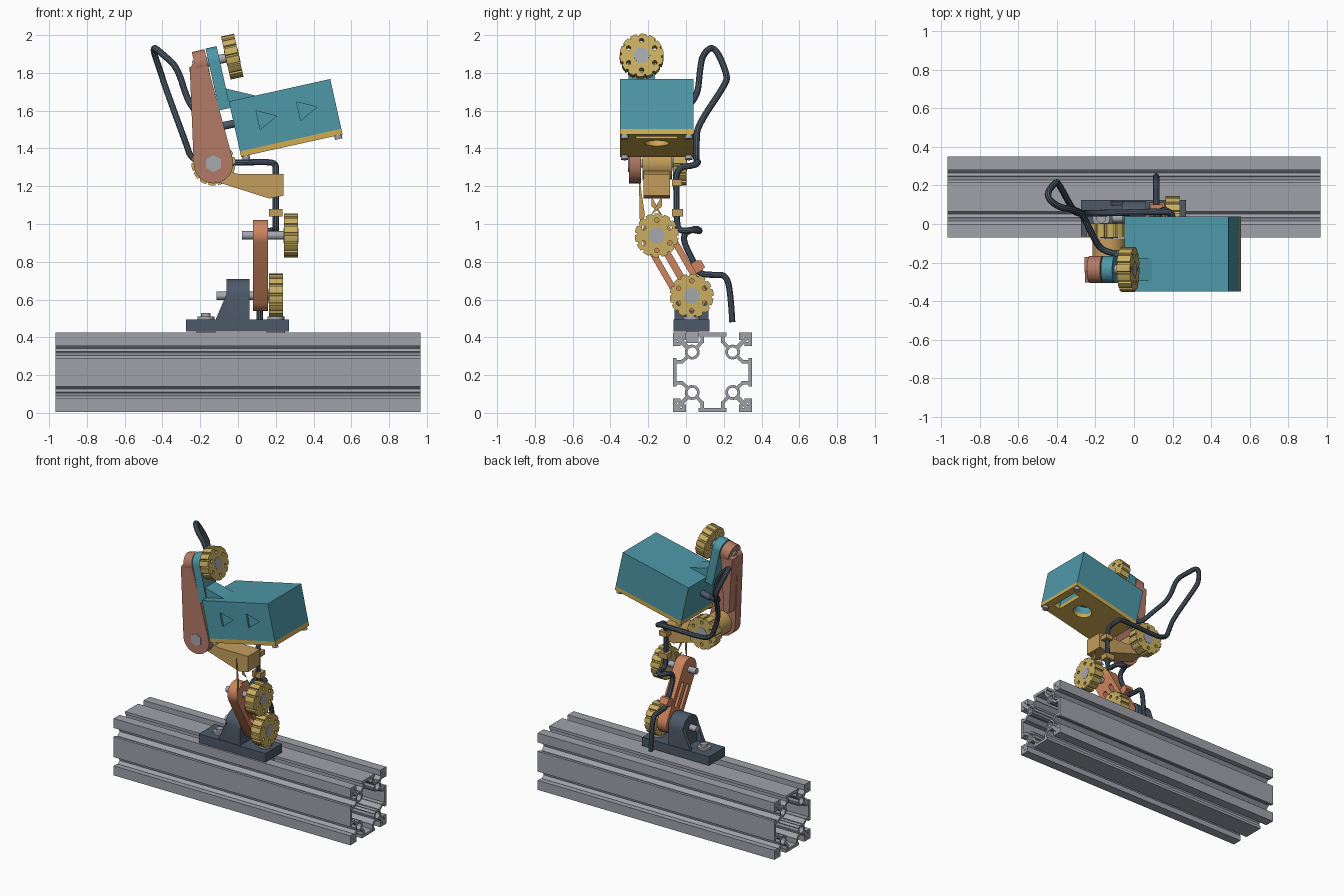
import bpy
import bmesh
from math import sin, cos, pi, atan2, radians
from mathutils import Matrix, Vector

if "Cube" in bpy.data.objects:
    bpy.data.objects.remove(bpy.data.objects["Cube"], do_unlink=True)


def material(name, *rgb):
    """Material from 8 bit display values, stored as linear."""
    colour = [((c / 255 + 0.055) / 1.055) ** 2.4 for c in rgb] + [1]
    mat = bpy.data.materials.new(name)
    mat.use_nodes = True
    mat.diffuse_color = colour
    mat.node_tree.nodes["Principled BSDF"].inputs["Base Color"].default_value = colour
    return mat


aluminium = material("aluminium grey", 160, 162, 170)
steel = material("steel grey", 165, 168, 174)
slate = material("slate", 76, 90, 104)
copper = material("copper orange", 205, 132, 94)
rust = material("dusty rust", 178, 122, 102)
tan = material("tan", 196, 157, 92)
gold = material("knob gold", 201, 175, 97)
amber = material("plate amber", 208, 172, 80)
teal = material("teal", 77, 152, 167)

WORLD = Matrix()
# Tilted frame of the head, with its origin at the lower left edge
HEAD = Matrix.Translation((0.01, -0.155, 1.385)) @ Matrix.Rotation(radians(-12.5), 4, "Y")


# ---- helpers ----
def circle(r, n=32, p=0, q=0, turn=0):
    return [(p + r * cos(turn + 2 * pi * i / n), q + r * sin(turn + 2 * pi * i / n)) for i in range(n)]


def rect(p0, q0, p1, q1):
    return [(p0, q0), (p1, q0), (p1, q1), (p0, q1)]


def capsule(a, b, r, r2=None, n=14):
    """Outline round two points, with a radius for each end."""
    heading = atan2(b[1] - a[1], b[0] - a[0])
    points = []
    for centre, radius, start in ((b, r2 or r, -pi / 2), (a, r, pi / 2)):
        for i in range(n + 1):
            t = heading + start + pi * i / n
            points.append((centre[0] + radius * cos(t), centre[1] + radius * sin(t)))
    return points


def bar(a, b, t):
    a, b = Vector(a), Vector(b)
    d = (b - a).normalized() * t / 2
    side = Vector((-d.y, d.x))
    return [a + side, a - side, b - side, b + side]


def prism(name, outlines, axis, lo, hi, mat, frame=WORLD):
    """Extrude one or more flat outlines along an axis."""
    if not isinstance(outlines[0], list):
        outlines = [outlines]
    place = {"x": lambda p, q: (lo, p, q), "y": lambda p, q: (p, lo, q), "z": lambda p, q: (p, q, lo)}[axis]
    shift = Vector([(hi - lo) * (axis == k) for k in "xyz"])
    bm = bmesh.new()
    for outline in outlines:
        face = bm.faces.new([bm.verts.new(place(*pt)) for pt in outline])
        grown = bmesh.ops.extrude_face_region(bm, geom=[face], use_keep_orig=True)
        bmesh.ops.translate(bm, vec=shift, verts=[v for v in grown["geom"] if isinstance(v, bmesh.types.BMVert)])
    bmesh.ops.recalc_face_normals(bm, faces=bm.faces)
    mesh = bpy.data.meshes.new(name)
    bm.to_mesh(mesh)
    bm.free()
    mesh.materials.append(mat)
    ob = bpy.data.objects.new(name, mesh)
    bpy.context.collection.objects.link(ob)
    ob.matrix_world = frame
    return ob


def cut(ob, outlines, axis, lo, hi, frame=WORLD):
    """Cut outlines out of an object."""
    cutter = prism("cutter", outlines, axis, lo, hi, ob.data.materials[0], frame)
    cutter.hide_render = True
    mod = ob.modifiers.new("cut", "BOOLEAN")
    mod.operation, mod.solver, mod.object = "DIFFERENCE", "EXACT", cutter
    bpy.context.view_layer.objects.active = ob
    bpy.ops.object.modifier_apply(modifier=mod.name)
    bpy.data.objects.remove(cutter, do_unlink=True)


def knob(name, axis, p, q, lo, hi, frame=WORLD):
    """Gripped clamping knob with six holes and a hexagon nut."""
    rim, n = [], 14
    for i in range(n):
        for step, r in ((0, .116), (.35, .117), (.7, .116), (.76, .106), (.94, .106)):
            t = 2 * pi * (i + step) / n
            rim.append((p + r * cos(t), q + r * sin(t)))
    ob = prism(name, rim, axis, lo, hi, gold, frame)
    holes = [circle(.012, 12, *c) for c in circle(.08, 6, p, q, pi / 6)]
    cut(ob, holes, axis, lo - .01, hi + .01, frame)
    prism(name + "_nut", circle(.046, 6, p, q), axis, lo - .002, hi + .002, steel, frame)


def pin(name, axis, p, q, lo, hi, r=.022, frame=WORLD, mat=steel):
    return prism(name, circle(r, 20, p, q), axis, lo, hi, mat, frame)


# ---- slotted rail: one quarter of the section, mirrored ----
pieces = []
for flip in (False, True):
    pieces += [((.2, .14), (.2, .21), .02), ((.2, 0), (.2, .075), .02),
               ((.125, .088), (.162, .055), .018), ((.155, .055), (.2, .055), .018),
               ((.2, .15), (.17, .15), .02)] if not flip else [
        (a[::-1], b[::-1], t) for a, b, t in pieces]
ring = circle(.033, 12, .107, .107)
pieces += [(ring[i - 1], ring[i], .014) for i in range(12)]
pieces.append(((.128, .128), (.2, .2), .024))
section = []
for sy in (-1, 1):
    for sz in (-1, 1):
        for a, b, t in pieces:
            section.append([(.14 + sy * v[0], .215 + sz * v[1]) for v in bar(a, b, t)])
prism("slotted_rail", section, "x", -.967, .967, aluminium)

# ---- base ----
prism("base_plate", rect(-.275, -.065, .27, .125), "z", .43, .495, slate)
prism("base_tower", capsule((.03, .57), (.03, .62), .09)[:15] + [(-.06, .49), (.12, .49)], "x", -.06, .06, slate)
for side, y in (("front", -.06), ("back", .095)):
    prism(f"base_rib_{side}", [(-.12, .49), (-.05, .49), (-.05, .64), (-.06, .63)], "y", y, y + .025, slate)
for side, x in (("right", -.17), ("left", .2)):
    pin(f"base_screw_{side}", "z", x, .03, .49, .51, .045)
    pin(f"base_screw_head_{side}", "z", x, .03, .5, .53, .025)
    prism(f"rail_nut_{side}", rect(x - .05, 0, x + .05, .065), "z", .37, .43, steel)
pin("base_joint_pin", "x", .03, .62, -.115, .2)
knob("base_knob", "x", .03, .62, .163, .237)

# ---- lower link ----
low, elbow = Vector((.03, .62)), Vector((-.155, .94))
link = prism("lower_link", capsule(low, elbow, .082), "x", .08, .158, copper)
along = (elbow - low).normalized()
across = Vector((-along.y, along.x))
cut(link, [capsule(low + along * .11 + across * s, elbow - along * .11 + across * s, .015)
           for s in (-.034, .034)], "x", .05, .2)
clip = Vector((.035, .76))
prism("lower_link_clip", bar(clip - across * .05, clip + across * -.005 + along * .001, .06), "x", .09, .15, copper)
prism("lower_link_hook", bar((.02, .75), (.09, .79), .045), "x", .085, .15, copper)
pin("elbow_pin", "x", *elbow, .02, .28)
knob("elbow_knob", "x", *elbow, .243, .317)

# ---- middle link: slotted upright and sideways arm ----
upright = prism("middle_upright", capsule(elbow, (-.155, .95), .088)[15:] + [(-.25, 1.02), (-.25, 1.265), (-.065, 1.265), (-.065, 1.02)][::1],
                "x", .162, .24, tan)
cut(upright, [capsule((y, 1.05), (y, 1.19), .018) for y in (-.2, -.11)], "x", .1, .3)
prism("middle_arm", [(.24, 1.265), (.24, 1.15), (.165, 1.135), (-.15, 1.235), (-.15, 1.31), (.0, 1.265)],
      "y", -.225, -.085, tan)
pin("middle_arm_end", "y", -.13, 1.32, -.23, -.075, .085, mat=tan)
prism("middle_clip", rect(-.075, 1.04, -.015, 1.08), "x", .165, .235, tan)
prism("middle_top_clip", rect(-.075, 1.2, -.02, 1.235), "x", .175, .235, tan)
pin("shoulder_pin", "y", -.13, 1.32, -.3, -.05)
pin_head = prism("shoulder_pin_head", circle(.046, 6, -.13, 1.32, pi / 6), "y", -.306, -.28, steel)
knob("shoulder_knob", "y", -.13, 1.32, -.07, .002)

# ---- upper link: plate, back wall and tilted boss ----
prism("upper_plate", capsule((-.13, 1.32), (-.205, 1.81), .105, .05), "y", -.302, -.238, rust)
prism("upper_wall", [(-.232, 1.43), (-.19, 1.43), (-.165, 1.83), (-.2, 1.85), (-.257, 1.83)],
      "y", -.25, -.17, rust)
pin("upper_boss", "x", -.08, .498, -.135, -.066, .07, HEAD, rust)
pin("head_joint_pin", "x", -.08, .498, -.145, .06, .024, HEAD)
knob("head_knob", "x", -.08, .498, .034, .104, HEAD)

# ---- head ----
prism("head_arm", capsule((-.08, .31), (-.08, .5), .07)[:15] + [(-.15, .235), (-.01, .235)], "x", -.06, 0, teal, HEAD)
prism("head_gusset", [(-.01, .345), (.155, .265), (-.01, .265)], "y", -.14, -.02, teal, HEAD)
box = prism("head_box", rect(0, -.195, .55, .195), "z", 0, .27, teal, HEAD)
lens, slot = circle(.065, 32, .33, 0), rect(.45, -.11, .5, .11)
cut(box, [lens, slot], "z", -.01, .06, HEAD)
cut(box, [[(u, .09), (u + .1, .14), (u, .19)] for u in (.13, .35)], "y", -.25, -.18, HEAD)
plate = prism("head_bottom_plate", rect(0, -.195, .55, .195), "z", -.03, 0, amber, HEAD)
cut(plate, [lens, slot], "z", -.05, .02, HEAD)
for u in (.025, .525):
    for v in (-.17, .17):
        pin("head_foot", "z", u, v, -.05, -.025, .02, HEAD)
pin("cable_grommet", "x", 0, .15, -.075, .01, .021, HEAD, slate)

# ---- cable ----
path = [(.115, .245, .48), (.115, .24, .58), (.115, .22, .73), (.115, .15, .73), (.115, .07, .735),
        (.115, .045, .79), (.115, -.03, .94), (.12, .05, .98), (.16, .08, .96), (.2, .04, .97),
        (.2, -.04, .96), (.2, -.05, 1.03), (.2, -.05, 1.15), (.2, -.055, 1.3), (.2, .05, 1.31),
        (.18, .065, 1.33), (0, .06, 1.325), (-.24, .055, 1.32), (-.28, .055, 1.44), (-.31, .06, 1.52),
        (-.39, .21, 1.74), (-.405, .22, 1.79), (-.46, .15, 1.95), (-.4, .09, 1.9), (-.32, .075, 1.83),
        (-.27, .06, 1.66), (-.22, -.05, 1.59), (-.16, -.155, 1.5), (-.05, -.155, 1.53)]
curve = bpy.data.curves.new("cable", "CURVE")
curve.dimensions = "3D"
curve.bevel_depth, curve.bevel_resolution, curve.use_fill_caps = .017, 3, True
spline = curve.splines.new("NURBS")
spline.points.add(len(path) - 1)
for point, co in zip(spline.points, path):
    point.co = (*co, 1)
spline.order_u, spline.use_endpoint_u, spline.resolution_u = 3, True, 6
curve.materials.append(slate)
cable = bpy.data.objects.new("cable", curve)
bpy.context.collection.objects.link(cable)

# ---- smooth round sides, keep edges sharp ----
bpy.ops.object.select_all(action="DESELECT")
cable.select_set(True)
bpy.context.view_layer.objects.active = cable
bpy.ops.object.convert(target="MESH")
for ob in bpy.context.scene.objects:
    ob.select_set(ob.type == "MESH")
bpy.ops.object.shade_smooth_by_angle(angle=radians(30))
